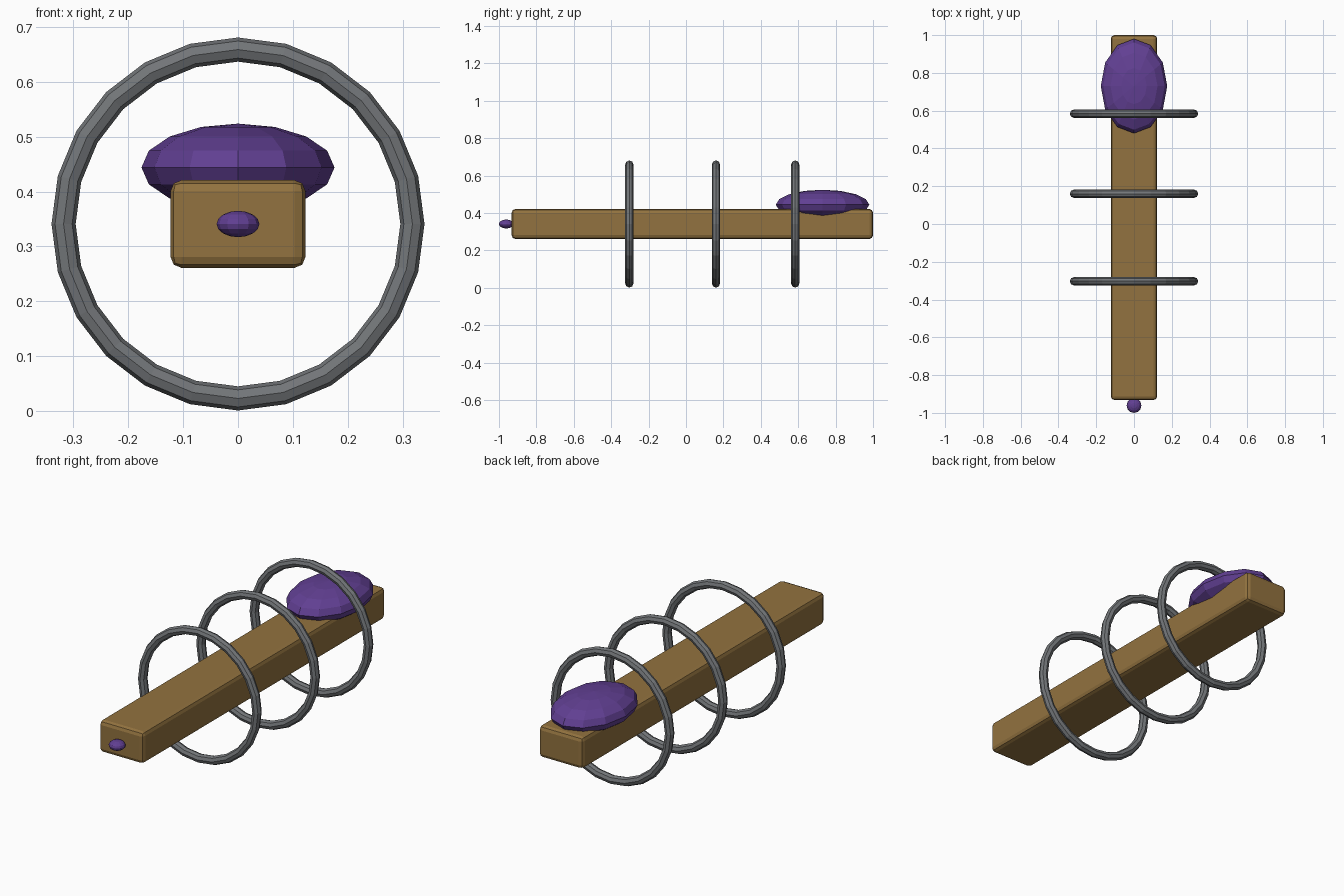
import bpy
from math import pi

if "Cube" in bpy.data.objects:
    bpy.data.objects.remove(bpy.data.objects["Cube"])


def material(name, rgb):
    m = bpy.data.materials.new(name)
    m.diffuse_color = (*rgb, 1)
    m.use_nodes = True
    m.node_tree.nodes["Principled BSDF"].inputs["Base Color"].default_value = m.diffuse_color
    return m


wood = material("wood", (0.29, 0.17, 0.05))
purple = material("purple", (0.12, 0.05, 0.29))
steel = material("steel", (0.17, 0.18, 0.19))

AXIS_Z = 0.341  # shared height of beam, rings and tip


def finish(name, mat, scale=(1, 1, 1)):
    ob = bpy.context.object
    ob.name = name
    ob.scale = scale
    bpy.ops.object.transform_apply(location=False, rotation=True, scale=True)
    ob.data.materials.append(mat)
    return ob


def ellipsoid(name, loc, radii):
    bpy.ops.mesh.primitive_uv_sphere_add(segments=12, ring_count=8, radius=1, location=loc)
    return finish(name, purple, radii)


# Long beam with softened edges
bpy.ops.mesh.primitive_cube_add(size=1, location=(0, 0.034, AXIS_Z))
beam = finish("beam", wood, (0.246, 1.932, 0.16))
bevel = beam.modifiers.new("soft_edges", "BEVEL")
bevel.width = 0.02
bevel.segments = 2

# Three upright rings around the beam
for i, y in enumerate((-0.303, 0.16, 0.584)):
    bpy.ops.mesh.primitive_torus_add(major_segments=24, minor_segments=8,
                                     major_radius=0.318, minor_radius=0.022,
                                     location=(0, y, AXIS_Z), rotation=(pi / 2, 0, 0))
    finish(f"ring_{i + 1}", steel)

# Pod on top of the rear end, small tip on the front end
ellipsoid("rear_pod", (0, 0.73, 0.444), (0.176, 0.25, 0.08))
ellipsoid("front_tip", (0, -0.961, AXIS_Z), (0.039, 0.039, 0.024))
